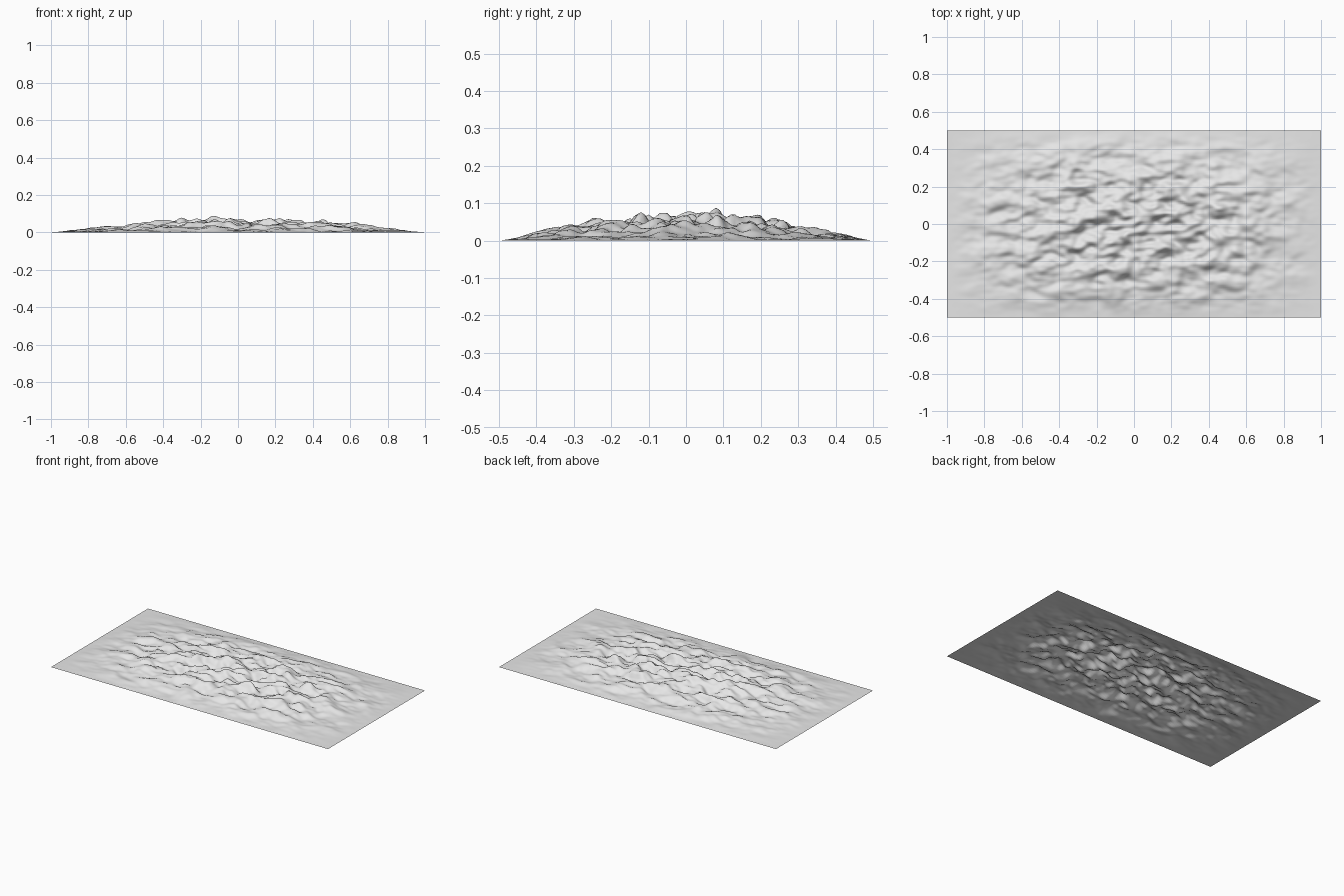
import bpy
import bmesh
from mathutils import Vector, noise

if "Cube" in bpy.data.objects:
    bpy.data.objects.remove(bpy.data.objects["Cube"], do_unlink=True)

PEAK = 0.088          # height of the tallest crest
COLS, ROWS = 200, 100  # sheet resolution


def falloff(x, y):
    """One in the middle of the sheet, fading to zero on all four borders."""
    across = max(0.0, 1 - x * x)
    along = max(0.0, 1 - 4 * y * y)
    return (across * along) ** 1.25


def ripple(x, y):
    """Bumps that are longer across the sheet than along it."""
    p = Vector((x * 9 + 3, y * 16 + 7, 0.5))
    broad = noise.noise(p, noise_basis='PERLIN_ORIGINAL')
    fine = noise.noise(p * 2.1, noise_basis='PERLIN_ORIGINAL')
    return max(0.05, 0.5 + 0.55 * broad + 0.22 * fine)


# Flat grey material
grey = bpy.data.materials.new("light_grey")
grey.use_nodes = True
colour = (0.8, 0.8, 0.8, 1)
grey.diffuse_color = colour
grey.node_tree.nodes["Principled BSDF"].inputs["Base Color"].default_value = colour

# Rippled sheet
bm = bmesh.new()
bmesh.ops.create_grid(bm, x_segments=COLS, y_segments=ROWS, size=1)
for v in bm.verts:
    v.co.y *= 0.5
    v.co.z = falloff(v.co.x, v.co.y) * ripple(v.co.x, v.co.y)
top = max(v.co.z for v in bm.verts)
for v in bm.verts:
    v.co.z *= PEAK / top
for f in bm.faces:
    f.smooth = True

mesh = bpy.data.meshes.new("rippled_sheet")
bm.to_mesh(mesh)
bm.free()
mesh.materials.append(grey)
sheet = bpy.data.objects.new("rippled_sheet", mesh)
bpy.context.collection.objects.link(sheet)
